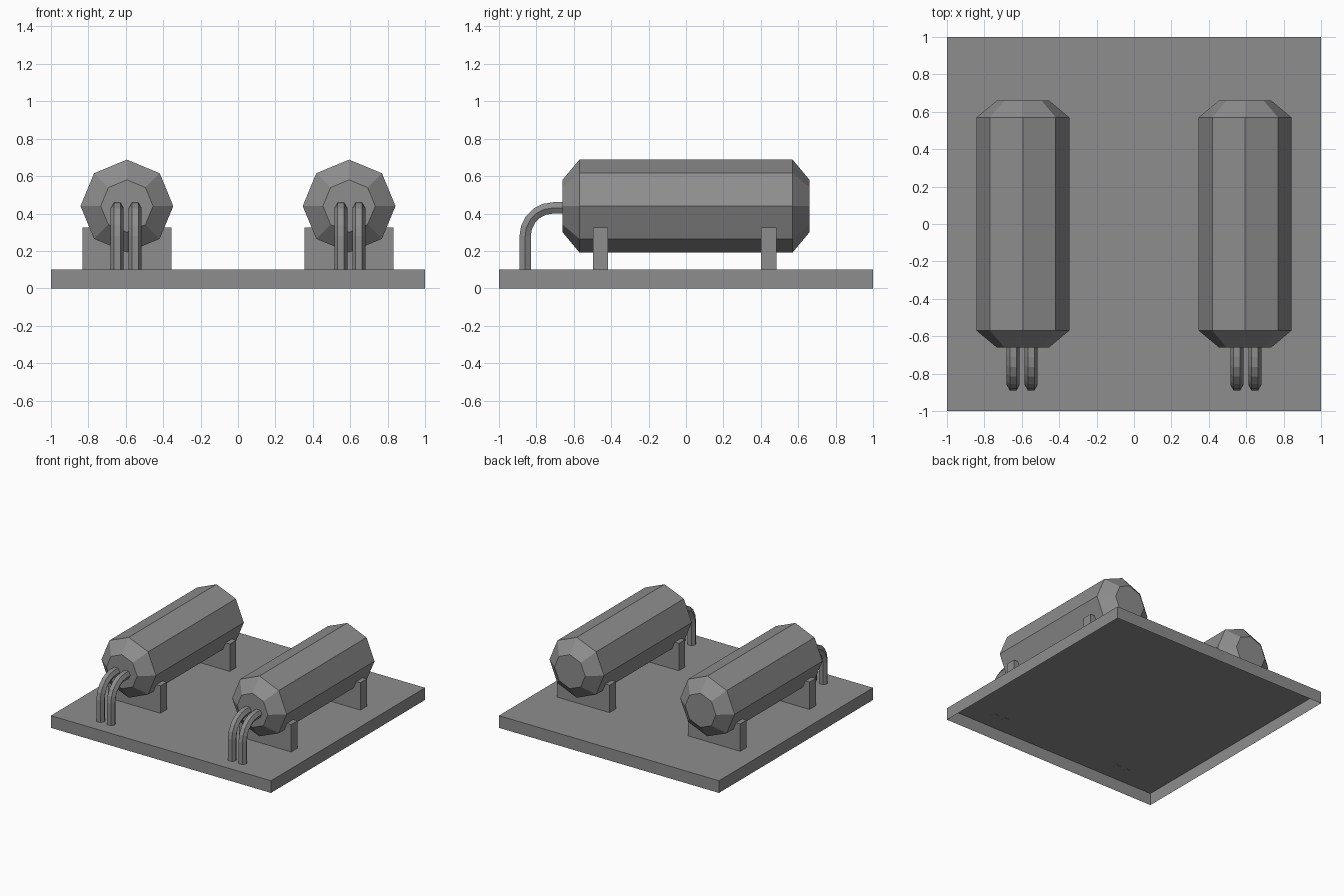
import bpy
import bmesh
from math import cos, sin, pi
from mathutils import Vector, Matrix

cube = bpy.data.objects.get("Cube")
if cube:
    bpy.data.objects.remove(cube, do_unlink=True)

GREY = (0.27, 0.27, 0.27, 1)
grey = bpy.data.materials.new("plain grey")
grey.use_nodes = True
grey.diffuse_color = GREY
grey.node_tree.nodes["Principled BSDF"].inputs["Base Color"].default_value = GREY

DECK = 0.1      # height of the base top
TANK_X = 0.594  # sideways offset of each tank
AXIS_Z = 0.44   # height of the tank axis


def finish(name, bm):
    mesh = bpy.data.meshes.new(name)
    bm.to_mesh(mesh)
    bm.free()
    mesh.materials.append(grey)
    obj = bpy.data.objects.new(name, mesh)
    bpy.context.collection.objects.link(obj)
    return obj


def open_box(name, low, high):
    """Box without its bottom face."""
    low, high = Vector(low), Vector(high)
    bm = bmesh.new()
    place = Matrix.Translation((low + high) / 2) @ Matrix.Diagonal((*(high - low), 1))
    bmesh.ops.create_cube(bm, size=1, matrix=place)
    bm.normal_update()
    bottom = [f for f in bm.faces if f.normal.z < -0.9]
    bmesh.ops.delete(bm, geom=bottom, context='FACES_ONLY')
    return finish(name, bm)


def loft(name, stations, sides):
    """Capped tube through (centre, in-plane axis, radius); the other axis is x."""
    bm = bmesh.new()
    rings = []
    for centre, up, radius in stations:
        angles = [2 * pi * i / sides for i in range(sides)]
        rings.append([bm.verts.new(centre + radius * (Vector((cos(a), 0, 0)) + up * sin(a)))
                      for a in angles])
    for a, b in zip(rings, rings[1:]):
        for i in range(sides):
            j = (i + 1) % sides
            bm.faces.new((a[i], a[j], b[j], b[i]))
    bm.faces.new(rings[0])
    bm.faces.new(rings[-1])
    bmesh.ops.recalc_face_normals(bm, faces=bm.faces)
    return finish(name, bm)


def tank(name, x):
    profile = [(-0.66, 0.14), (-0.57, 0.248), (0.57, 0.248), (0.66, 0.14)]
    loft(name, [(Vector((x, y, AXIS_Z)), Vector((0, 0, 1)), r) for y, r in profile], 8)


def pipe(name, x):
    radius, bend, steps = 0.035, 0.15, 5
    corner = Vector((x, -0.71, 0.28))
    stations = [(Vector((x, -0.86, DECK - 0.002)), Vector((0, -1, 0)), radius)]
    for i in range(steps + 1):
        a = pi / 2 * i / steps
        out = Vector((0, -cos(a), sin(a)))
        stations.append((corner + bend * out, out, radius))
    stations.append((Vector((x, -0.65, 0.43)), Vector((0, 0, 1)), radius))
    loft(name, stations, 6)


# Hollow base tray
open_box("base", (-1, -1, 0), (1, 1, DECK))

# Two tanks, each with a pair of supports and a pair of bent pipes
for side, sign in (("left", 1), ("right", -1)):
    x = sign * TANK_X
    tank(side + "_tank", x)
    for place, y in (("front", -0.457), ("back", 0.443)):
        open_box(f"{side}_{place}_support", (x - 0.238, y - 0.041, DECK), (x + 0.238, y + 0.041, 0.325))
    for place, shift in (("outer", 0.048), ("inner", -0.048)):
        pipe(f"{side}_{place}_pipe", x + sign * (shift + 0.004))
